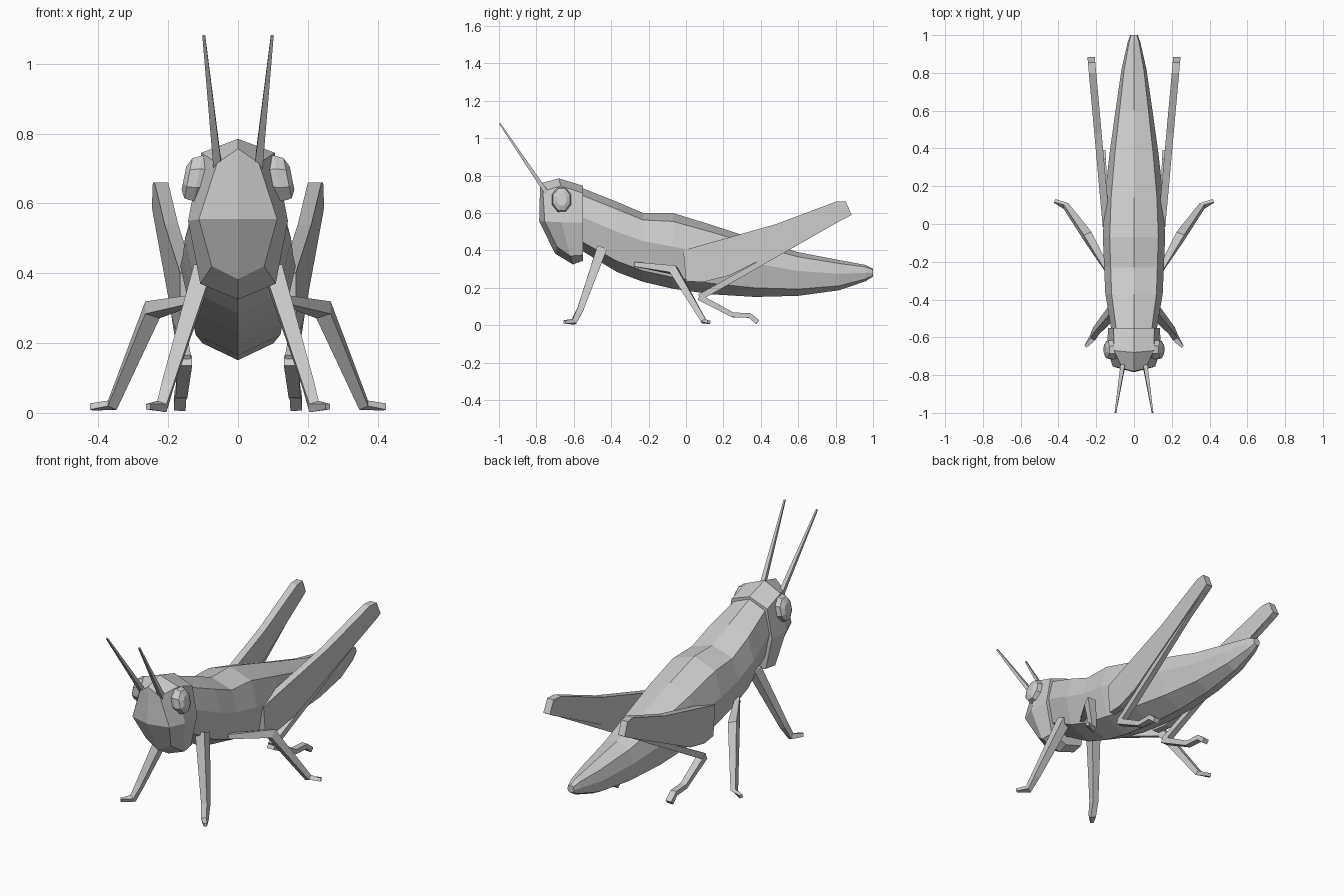
import bpy, bmesh, math
from mathutils import Vector


def make(name, verts, faces, mirror=True):
    """Flat-shaded mesh, optionally mirrored across x = 0."""
    bm = bmesh.new()
    vs = [bm.verts.new(v) for v in verts]
    for f in faces:
        bm.faces.new([vs[i] for i in f])
    bmesh.ops.recalc_face_normals(bm, faces=bm.faces)
    me = bpy.data.meshes.new(name)
    bm.to_mesh(me)
    bm.free()
    ob = bpy.data.objects.new(name, me)
    bpy.context.collection.objects.link(ob)
    if mirror:
        m = ob.modifiers.new("Mirror", 'MIRROR')
        m.use_mirror_merge = False
    return ob


def bridge(rings, n):
    """Quads joining consecutive rings of n points."""
    return [(r * n + i, r * n + (i + 1) % n, (r + 1) * n + (i + 1) % n, (r + 1) * n + i)
            for r in range(rings - 1) for i in range(n)]


def full_ring(half):
    """Half section (top to bottom on +x) completed to 8 points."""
    return half + [(-x, y, z) for x, y, z in half[-2:0:-1]]


def limb(name, pts, radii, wide=1.0):
    """Square-section tube along a path."""
    pts = [Vector(p) for p in pts]
    verts = []
    for i, p in enumerate(pts):
        d = (pts[min(i + 1, len(pts) - 1)] - pts[max(i - 1, 0)]).normalized()
        side = (Vector((1, 0, 0)) - d * d.x).normalized()
        up = d.cross(side)
        r = radii[i]
        verts += [p + side * a * r * wide + up * b * r
                  for a, b in ((1, 1), (-1, 1), (-1, -1), (1, -1))]
    n = len(pts)
    ends = [(3, 2, 1, 0), tuple(range(4 * n - 4, 4 * n))]
    return make(name, verts, bridge(n, 4) + ends)


# Body: y, top z, half width, widest z, bottom z
sections = [
    (-0.56, 0.735, 0.120, 0.58, 0.400), (-0.37, 0.66, 0.152, 0.50, 0.285),
    (-0.23, 0.600, 0.158, 0.45, 0.232), (-0.07, 0.60, 0.165, 0.42, 0.195),
    (0.14, 0.535, 0.155, 0.38, 0.165), (0.37, 0.46, 0.130, 0.33, 0.151),
    (0.60, 0.390, 0.098, 0.29, 0.157), (0.82, 0.348, 0.066, 0.275, 0.187),
    (0.96, 0.322, 0.034, 0.28, 0.235), (1.00, 0.302, 0.020, 0.28, 0.260)]
verts = []
for y, zt, w, zm, zb in sections:
    verts += full_ring([(0, y, zt), (w * 0.78, y, zt - (zt - zm) * 0.25), (w, y, zm),
                        (w * 0.78, y, zb + (zm - zb) * 0.27), (0, y, zb)])
k = len(sections)
make("body", verts, bridge(k, 8) + [tuple(range(8)), tuple(range(8 * k - 8, 8 * k))], False)

# Head: face outline, widest section, neck section
head = [
    [(0, -0.78, 0.757), (0.06, -0.765, 0.715), (0.112, -0.755, 0.555),
     (0.075, -0.69, 0.42), (0, -0.70, 0.383)],
    [(0, -0.68, 0.785), (0.105, -0.67, 0.745), (0.143, -0.665, 0.55),
     (0.108, -0.62, 0.37), (0, -0.605, 0.325)],
    [(0, -0.55, 0.745), (0.108, -0.55, 0.705), (0.137, -0.55, 0.55),
     (0.10, -0.55, 0.375), (0, -0.55, 0.345)]]
verts = [v for h in head for v in full_ring(h)] + [(0, -0.785, 0.555)]
face = [(0, 1, 2, 24), (24, 2, 3, 4), (24, 4, 5, 6), (0, 24, 6, 7)]
make("head", verts, bridge(3, 8) + face + [tuple(range(16, 24))], False)

# Eyes: eight-sided domes leaning with the side of the head
verts = []
for x, s in ((0.09, 0.88), (0.115, 1.0), (0.142, 0.88), (0.155, 0.5)):
    for i in range(8):
        a = math.tau * (i + 0.5) / 8
        dz = 0.071 * s * math.sin(a)
        verts.append((x - dz * 0.2, -0.665 + 0.056 * s * math.cos(a), 0.672 + dz))
make("eyes", verts, bridge(4, 8) + [tuple(range(8)), tuple(range(24, 32))])

# Antennae
limb("antennae", [(0.058, -0.74, 0.70), (0.098, -0.997, 1.08)], [0.012, 0.004])

# Front and middle legs
limb("front_legs", [(0.10, -0.45, 0.41), (0.20, -0.565, 0.085), (0.218, -0.60, 0.018),
                    (0.257, -0.65, 0.018)], [0.027, 0.017, 0.015, 0.008])
limb("middle_legs", [(0.125, -0.27, 0.325), (0.245, -0.065, 0.295), (0.36, 0.095, 0.022),
                     (0.42, 0.122, 0.017)], [0.012, 0.023, 0.014, 0.009])

# Hind thighs: side outline given thickness, splayed outwards to the rear
outline = [(-0.015, 0.40), (0.48, 0.54), (0.80, 0.66), (0.855, 0.66), (0.885, 0.59),
           (0.86, 0.575), (0.23, 0.265), (0.09, 0.23), (0.0, 0.235)]
n = len(outline)
verts = [(b + 0.09 * y, y, z) for b in (0.128, 0.167) for y, z in outline]
make("hind_thighs", verts, bridge(2, n) + [tuple(range(n)), tuple(range(n, 2 * n))])

# Hind shins and feet
limb("hind_shins", [(0.222, 0.83, 0.575), (0.152, 0.075, 0.15)], [0.012, 0.017])
limb("hind_feet", [(0.152, 0.07, 0.15), (0.162, 0.25, 0.055), (0.165, 0.34, 0.052),
                   (0.167, 0.383, 0.016)], [0.016, 0.013, 0.013, 0.013], 1.3)
